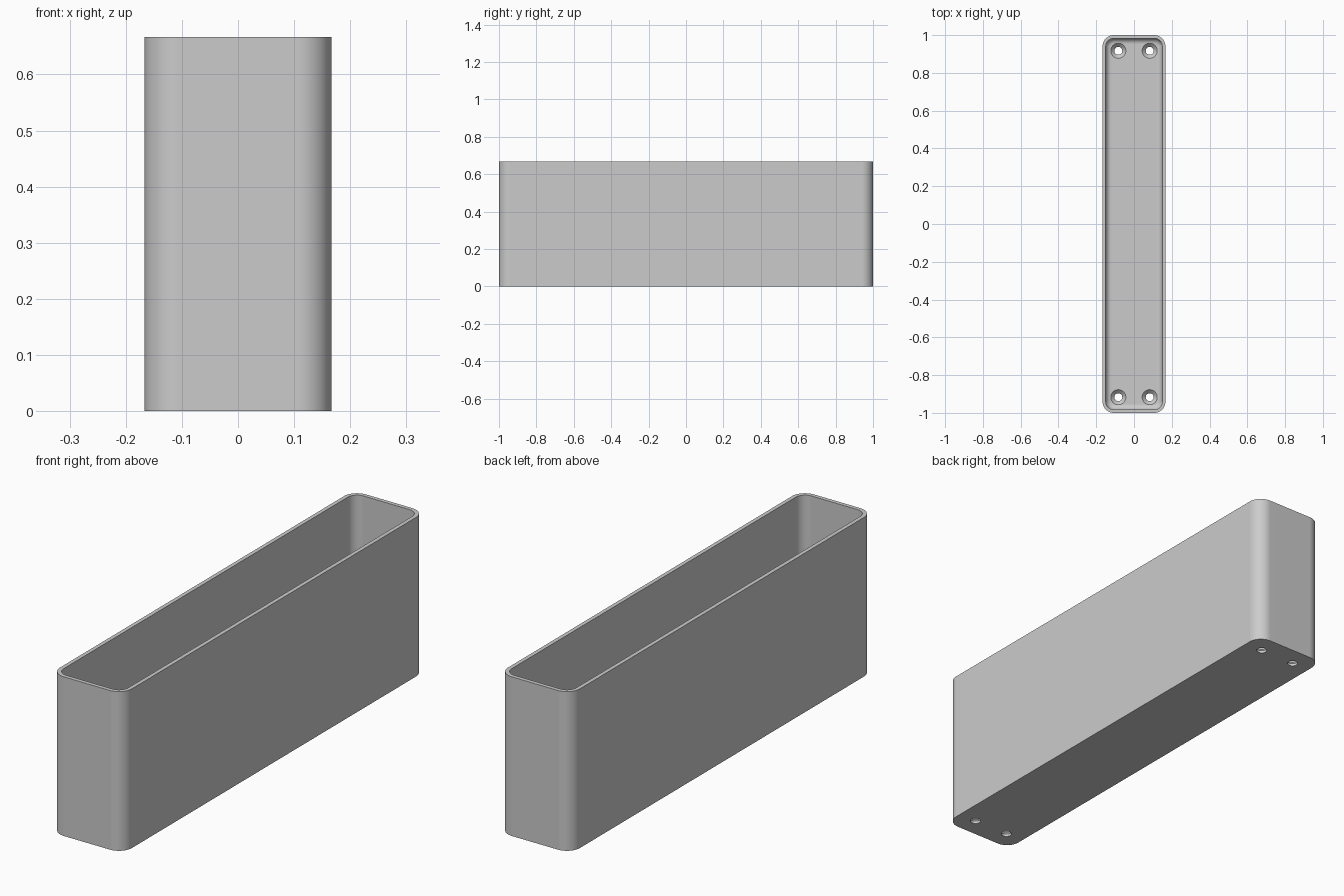
import bpy, bmesh, math

cube = bpy.data.objects.get("Cube")
if cube:
    bpy.data.objects.remove(cube, do_unlink=True)

HALF_X, HALF_Y, HEIGHT = 1 / 6, 1.0, 2 / 3
CORNER, WALL, FLOOR, FILLET = 0.06, 0.017, 0.03, 0.03
HOLE_X, HOLE_Y = 0.083, 0.917

grey = bpy.data.materials.new("plain_grey")
grey.use_nodes = True
colour = (0.6, 0.6, 0.6, 1)
grey.diffuse_color = colour
grey.node_tree.nodes["Principled BSDF"].inputs["Base Color"].default_value = colour


def rounded_ring(bm, inset, z, steps=12):
    """Rounded rectangle of vertices, drawn in from the outer wall."""
    r = CORNER - inset
    ring = []
    for k, (sx, sy) in enumerate([(1, 1), (-1, 1), (-1, -1), (1, -1)]):
        for i in range(steps + 1):
            a = math.pi / 2 * (k + i / steps)
            ring.append(bm.verts.new((sx * (HALF_X - CORNER) + r * math.cos(a),
                                      sy * (HALF_Y - CORNER) + r * math.sin(a), z)))
    return ring


def bridge(bm, a, b):
    for i in range(len(a)):
        j = (i + 1) % len(a)
        bm.faces.new((a[i], a[j], b[j], b[i]))


def finish(name, bm):
    bmesh.ops.recalc_face_normals(bm, faces=bm.faces)
    mesh = bpy.data.meshes.new(name)
    bm.to_mesh(mesh)
    bm.free()
    mesh.materials.append(grey)
    obj = bpy.data.objects.new(name, mesh)
    bpy.context.collection.objects.link(obj)
    return obj


# Open tray: outer wall, rim, inner wall, filleted floor
bm = bmesh.new()
levels = [(0, 0), (0, HEIGHT), (WALL, HEIGHT)]
for i in range(9):
    a = math.pi / 2 * i / 8
    levels.append((WALL + FILLET * (1 - math.cos(a)),
                   FLOOR + FILLET * (1 - math.sin(a))))
rings = [rounded_ring(bm, inset, z) for inset, z in levels]
for a, b in zip(rings, rings[1:]):
    bridge(bm, a, b)
bm.faces.new(rings[0])
bm.faces.new(rings[-1])
tray = finish("tray", bm)

# Countersunk screw holes in the floor
bm = bmesh.new()
profile = [(0.021, -0.05), (0.021, 0.011), (0.04, FLOOR), (0.04, 0.1)]
for sx in (-1, 1):
    for sy in (-1, 1):
        loops = []
        for r, z in profile:
            loops.append([bm.verts.new((sx * HOLE_X + r * math.cos(t * math.tau / 32),
                                        sy * HOLE_Y + r * math.sin(t * math.tau / 32), z))
                          for t in range(32)])
        for a, b in zip(loops, loops[1:]):
            bridge(bm, a, b)
        bm.faces.new(loops[0])
        bm.faces.new(loops[-1])
cutter = finish("screw_hole_cutter", bm)
cutter.hide_render = True

cut = tray.modifiers.new("screw_holes", "BOOLEAN")
cut.operation = "DIFFERENCE"
cut.solver = "EXACT"
cut.object = cutter
bpy.ops.object.select_all(action="DESELECT")
bpy.context.view_layer.objects.active = tray
tray.select_set(True)
bpy.ops.object.modifier_apply(modifier=cut.name)
bpy.data.objects.remove(cutter, do_unlink=True)

# Smooth corners, crisp rim and flat panels
bpy.ops.object.shade_smooth_by_angle(angle=math.radians(30))
tray.modifiers.new("flat_panels", "WEIGHTED_NORMAL").keep_sharp = True
